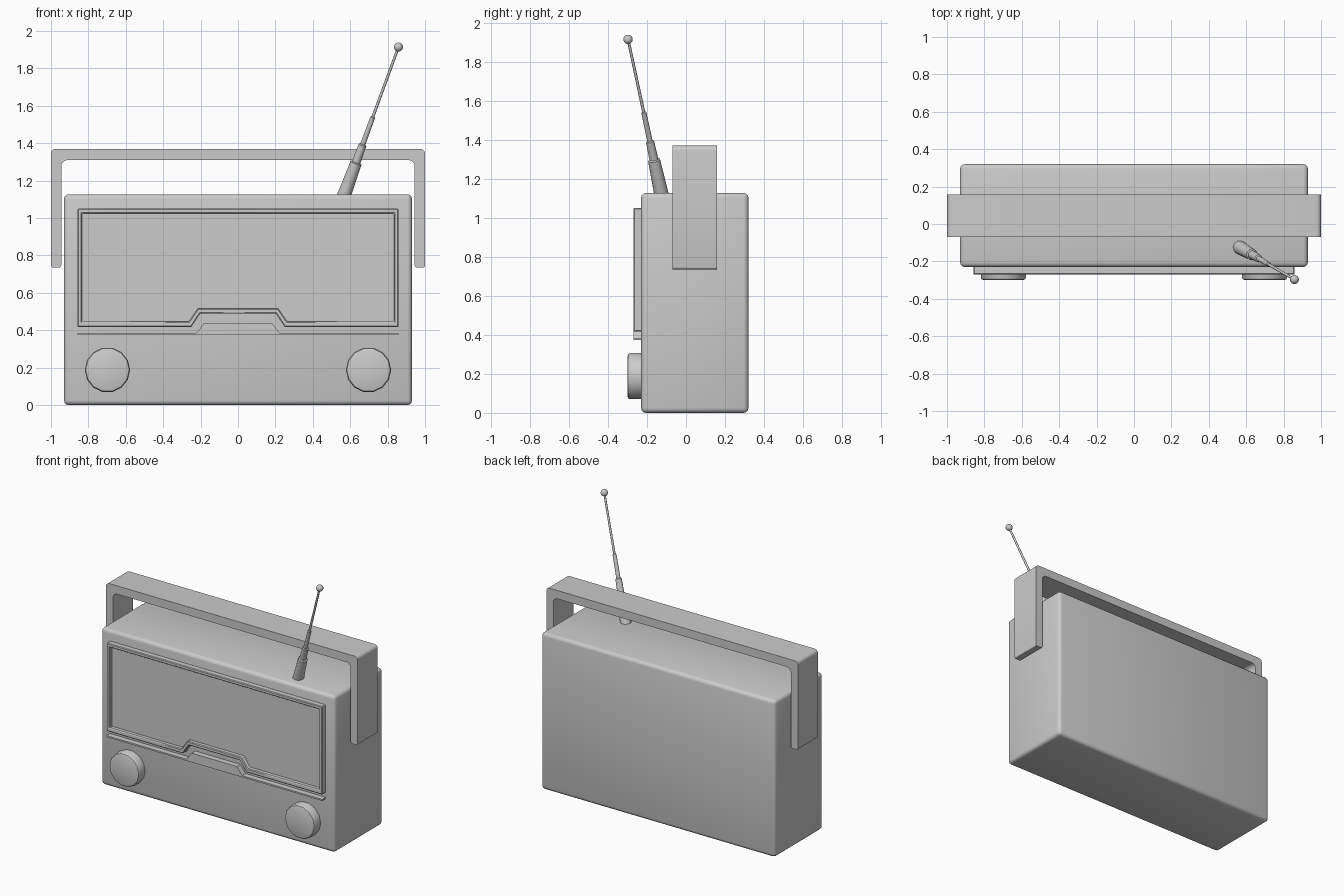
import bpy, bmesh, math
from mathutils import Vector

if "Cube" in bpy.data.objects:
    bpy.data.objects.remove(bpy.data.objects["Cube"])


def finish(name, bm, bevel=0, segments=2, smooth=30):
    bmesh.ops.recalc_face_normals(bm, faces=bm.faces)
    mesh = bpy.data.meshes.new(name)
    bm.to_mesh(mesh)
    bm.free()
    ob = bpy.data.objects.new(name, mesh)
    bpy.context.collection.objects.link(ob)
    if bevel:
        mod = ob.modifiers.new("Bevel", 'BEVEL')
        mod.width, mod.segments = bevel, segments
        mod.limit_method = 'ANGLE'
    bpy.ops.object.select_all(action='DESELECT')
    bpy.context.view_layer.objects.active = ob
    ob.select_set(True)
    if bevel:
        bpy.ops.object.modifier_apply(modifier="Bevel")
    bpy.ops.object.shade_smooth_by_angle(angle=math.radians(smooth))
    return ob


def plate(name, half, y0, y1, **kw):
    """Extrude a mirrored XZ half profile (listed from top centre round to bottom centre)."""
    pts = half + [(-x, z) for x, z in reversed(half)]
    bm = bmesh.new()
    face = bm.faces.new([bm.verts.new((x, y0, z)) for x, z in pts])
    ext = bmesh.ops.extrude_face_region(bm, geom=[face])
    verts = [g for g in ext['geom'] if isinstance(g, bmesh.types.BMVert)]
    bmesh.ops.translate(bm, verts=verts, vec=(0, y1 - y0, 0))
    return finish(name, bm, **kw)


def ring(name, outer, inner, y0, y1, **kw):
    """Frame between two matching mirrored half profiles."""
    bm = bmesh.new()
    loops = []
    for half in (outer, inner):
        pts = half + [(-x, z) for x, z in reversed(half)]
        for y in (y0, y1):
            loops.append([bm.verts.new((x, y, z)) for x, z in pts])
    of, ob, nf, nb = loops
    n = len(of)
    for a, b in ((of, nf), (nf, nb), (nb, ob), (ob, of)):
        for i in range(n):
            j = (i + 1) % n
            bm.faces.new((a[i], a[j], b[j], b[i]))
    return finish(name, bm, **kw)


def arc(cx, cz, r, a0, a1, n=5):
    return [(cx + r * math.cos(math.radians(a0 + (a1 - a0) * i / n)),
             cz + r * math.sin(math.radians(a0 + (a1 - a0) * i / n))) for i in range(n + 1)]


def lathe(name, profile, base, axis, sides, **kw):
    """Spin a (radius, distance) profile around an axis."""
    rot = Vector((0, 0, 1)).rotation_difference(axis)
    bm = bmesh.new()
    rows = [[bm.verts.new(base + rot @ Vector((r * math.cos(math.tau * i / sides),
                                               r * math.sin(math.tau * i / sides), d)))
             for i in range(sides)] for r, d in profile]
    for a, b in zip(rows, rows[1:]):
        for i in range(sides):
            j = (i + 1) % sides
            bm.faces.new((a[i], a[j], b[j], b[i]))
    bm.faces.new(rows[0])
    bm.faces.new(rows[-1])
    return finish(name, bm, **kw)


# Rounded case
plate("case", [(0.93, 1.127), (0.93, 0)], -0.23, 0.32, bevel=0.025, segments=3, smooth=60)

# Carry handle: U shape with rounded corners
handle = (arc(0.975, 1.345, 0.025, 90, 0) + arc(0.988, 0.747, 0.012, 0, -90, 3)
          + arc(0.957, 0.747, 0.012, -90, -180, 3) + arc(0.91, 1.275, 0.035, 0, 90))
plate("handle", handle, -0.07, 0.158)

# Dial frame with a stepped notch in its lower edge, and the panel inside it
outer = [(0.858, 1.05), (0.858, 0.417), (0.25, 0.417), (0.203, 0.489)]
inner = [(0.834, 1.025), (0.834, 0.447), (0.262, 0.447), (0.215, 0.516)]
ring("dial_frame", outer, inner, -0.27, -0.22, bevel=0.005, segments=1)
plate("dial_panel", inner, -0.24, -0.22)

# Trim strip with raised centre under the frame
plate("trim_strip", [(0.18, 0.44), (0.222, 0.385), (0.858, 0.385), (0.858, 0.374)],
      -0.27, -0.22)

# Control knobs
for side, x in (("left", -0.698), ("right", 0.698)):
    lathe(side + "_knob", [(0.121, 0), (0.121, 0.066), (0.116, 0.076), (0.105, 0.08)],
          Vector((x, -0.22, 0.188)), Vector((0, -1, 0)), 14, smooth=40)

# Telescopic antenna leaning forward and to the right
base, tip = Vector((0.565, -0.125, 1.115)), Vector((0.858, -0.297, 1.914))
axis = (tip - base).normalized()
length = (tip - base).length
lathe("antenna", [(0.037, 0), (0.031, 0.225 * length), (0.023, 0.23 * length),
                  (0.021, 0.345 * length), (0.014, 0.35 * length), (0.013, 0.53 * length),
                  (0.008, 0.535 * length), (0.007, length)], base, axis, 16, smooth=40)
bm = bmesh.new()
bmesh.ops.create_uvsphere(bm, u_segments=16, v_segments=10, radius=0.024)
bmesh.ops.translate(bm, verts=bm.verts, vec=tip)
finish("antenna_tip", bm, smooth=60)
